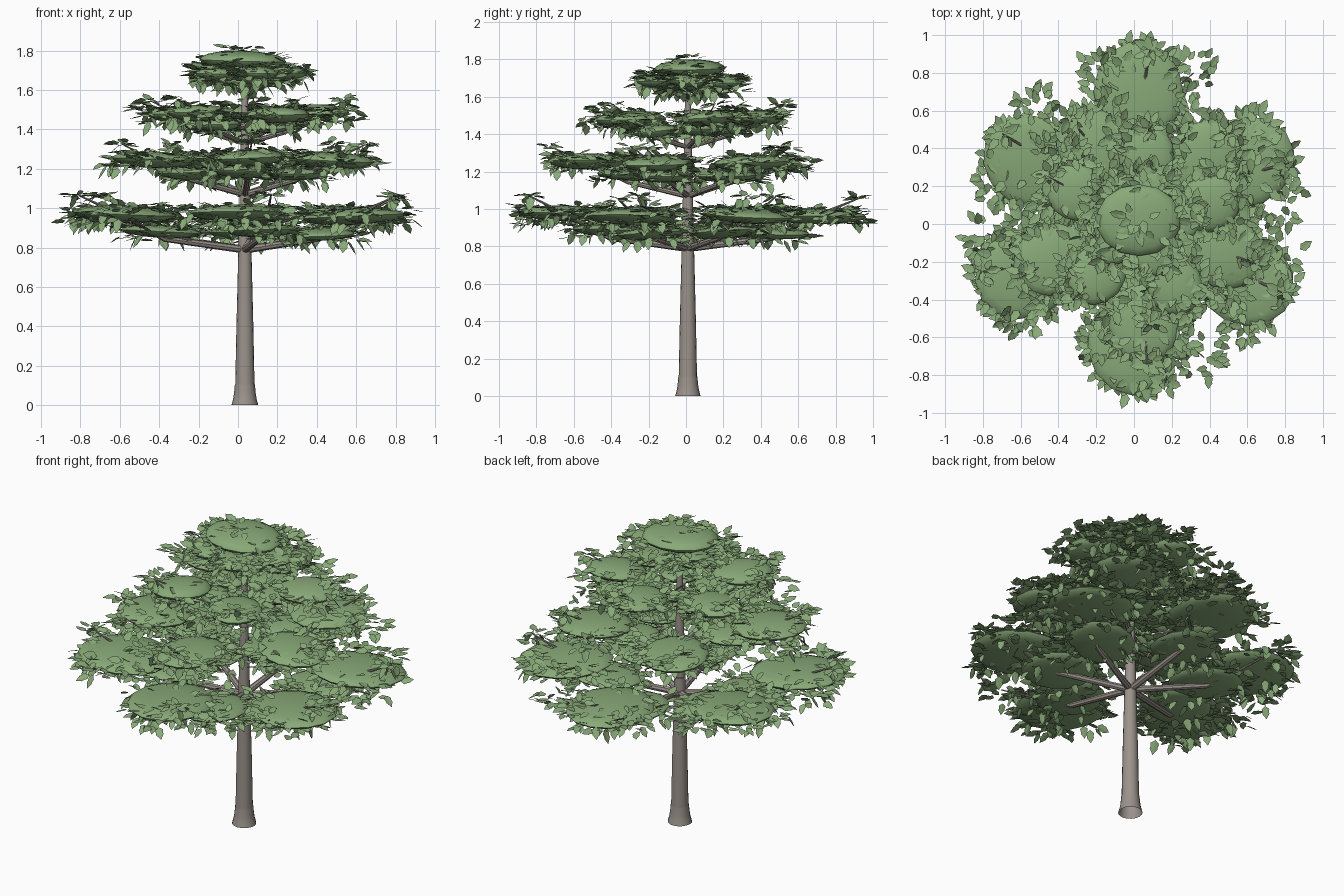
import bpy, bmesh, math, random
from mathutils import Vector, Matrix, Euler

if "Cube" in bpy.data.objects:
    bpy.data.objects.remove(bpy.data.objects["Cube"])

random.seed(7)
CX, CY = 0.035, 0.01          # trunk axis


def material(name, rgb):
    m = bpy.data.materials.new(name)
    m.diffuse_color = (*rgb, 1)
    m.use_nodes = True
    m.node_tree.nodes["Principled BSDF"].inputs["Base Color"].default_value = m.diffuse_color
    return m


BARK = material("bark", (0.33, 0.29, 0.26))
GREEN = material("foliage", (0.25, 0.40, 0.19))


def tube(bm, pts, radii, sides, caps=True):
    """Tapered tube through the points."""
    rings = []
    for i, p in enumerate(pts):
        d = (pts[min(i + 1, len(pts) - 1)] - pts[max(i - 1, 0)]).normalized()
        q = d.to_track_quat('Z', 'Y')
        rings.append([bm.verts.new(p + q @ Vector((math.cos(a) * radii[i], math.sin(a) * radii[i], 0)))
                      for a in (2 * math.pi * k / sides for k in range(sides))])
    for lo, hi in zip(rings, rings[1:]):
        for k in range(sides):
            n = (k + 1) % sides
            bm.faces.new((lo[k], lo[n], hi[n], hi[k]))
    if caps:
        bm.faces.new(rings[0][::-1])
        bm.faces.new(rings[-1])


def finish(bm, name, mat, smooth=True):
    me = bpy.data.meshes.new(name)
    bm.to_mesh(me)
    bm.free()
    me.materials.append(mat)
    ob = bpy.data.objects.new(name, me)
    bpy.context.collection.objects.link(ob)
    if smooth:
        bpy.ops.object.select_all(action='DESELECT')
        ob.select_set(True)
        bpy.context.view_layer.objects.active = ob
        bpy.ops.object.shade_smooth_by_angle(angle=math.radians(40))
    return ob


def polar(r, deg, z):
    a = math.radians(deg)
    return Vector((CX + r * math.cos(a), CY + r * math.sin(a), z))


HALF = [(0, 0), (.25, .30), (.48, .24), (.60, .27), (1, 0)]   # half leaf outline


def leaf(bm, p, heading, pitch, roll, size):
    """Pointed, lobed leaf folded along its midrib."""
    m = Matrix.Translation(p) @ Euler((roll, -pitch, heading)).to_matrix().to_4x4()
    base, tip = (bm.verts.new(m @ Vector((x * size, 0, 0))) for x in (0, 1))
    for s in (1, -1):
        side = [bm.verts.new(m @ Vector((x * size, s * y * size, .1 * y * size))) for x, y in HALF[1:-1]]
        loop = [base] + side + [tip]
        bm.faces.new(loop[::-1] if s > 0 else loop)


def spray(bm, c, r, h, n, inner=0.25):
    """Leaves scattered over a flat disc, heading outwards, mostly level with some hanging."""
    for _ in range(n):
        a = random.uniform(0, 2 * math.pi)
        t = math.sqrt(random.uniform(inner ** 2, 1))
        p = c + Vector((math.cos(a) * t * r, math.sin(a) * t * r, random.uniform(-h, h)))
        hang = p.z < c.z and random.random() < .25
        leaf(bm, p, a + random.gauss(0, .7), random.gauss(-1.0, .25) if hang else random.gauss(0, .22),
             random.gauss(0, .28), random.uniform(.06, .085))


def pad(bm, c, rx, ry, rz, deg):
    """Flattened, slightly irregular ellipsoid of dense foliage."""
    m = (Matrix.Translation(c) @ Matrix.Rotation(math.radians(deg), 4, 'Z')
         @ Euler((random.gauss(0, .04), random.gauss(0, .04), 0)).to_matrix().to_4x4()
         @ Matrix.Diagonal((rx, ry, rz, 1)))
    bmesh.ops.create_uvsphere(bm, u_segments=14, v_segments=10, radius=1, matrix=m)


# trunk and flared foot
bm = bmesh.new()
tube(bm, [Vector((CX, CY, z)) for z in (.10, .4, .8, 1.2, 1.5, 1.74)],
     [.049, .043, .033, .024, .018, .010], 16)
finish(bm, "trunk", BARK)
bm = bmesh.new()
tube(bm, [Vector((CX, CY, z)) for z in (0, .03, .06, .105)], [.068, .060, .055, .051], 16, False)
finish(bm, "trunk_foot", BARK)

# tiers: root z, (inner pad r, z, size), (outer pad r, z, size), (tip r, z), branch radius,
# branches as (angle, reach factor, pad angle offset)
TIERS = [
    (0.79, (.42, .875, .21), (.65, .965, .27), (.86, 1.06), .020,
     ((89, 1.06, 2), (24, .98, 6), (-27, .97, -2), (-80, 1.0, -14), (-160, 1.03, 4), (147, 1.01, 4))),
    (1.07, (.29, 1.175, .17), (.49, 1.245, .215), (.67, 1.325), .016,
     ((45, .97, 0), (-20, .97, 0), (-88, 1.1, 0), (-157, 1.03, 0), (122, .97, 0))),
    (1.33, (.20, 1.415, .125), (.355, 1.475, .17), (.51, 1.545), .013,
     ((15, 1.05, 0), (85, .98, 0), (155, 1.05, 0), (-130, 1.02, 0), (-62, 1.05, 0))),
    (1.58, (.10, 1.66, .07), (.18, 1.685, .12), (.26, 1.705), .010,
     ((0, 1.1, 0), (75, 1, 0), (150, 1, 0), (220, 1, 0), (290, 1, 0))),
]

wood, pads, leaves = bmesh.new(), bmesh.new(), bmesh.new()
for z0, (ri, zi, si), (ro, zo, so), (rt, zt), br, branches in TIERS:
    for ang, k, off in branches:
        dz = random.uniform(-.012, .012)
        # main branch rising to its tip
        root = polar(0, ang, z0)
        mid = polar(ri * k, ang, zi - .03)
        out = polar(ro * k, ang, zo)
        tip = polar(rt * k, ang + random.uniform(-3, 3), zt + dz)
        tube(wood, [root, mid, out, tip], [br, br * .8, br * .5, br * .2], 8)
        # foliage pads
        ci = polar(ri * k, ang + random.uniform(-8, 8), zi + dz)
        co = polar(ro * k, ang + off, zo + dz)
        pad(pads, ci, si, si * .85, .032, ang)
        pad(pads, co, so, so * .88, .042 if so > .15 else .034, ang)
        dens = so / .27
        spray(leaves, ci, si * 1.12, .042, int(60 * dens) + 10)
        spray(leaves, co, so * .98, .046, int(110 * dens) + 10, .3)
        # side twigs with leaf clusters
        for s in (-1, 1):
            end = polar(rt * .92 * k, ang + s * random.uniform(14, 19), zo + random.uniform(-.02, .03))
            tube(wood, [mid.lerp(out, .4), end], [br * .4, br * .15], 6)
            spray(leaves, end, .10 * dens + .01, .03, int(20 * dens) + 5, 0)
        # rosette at the branch tip
        spray(leaves, tip, .035, .012, 12, 0)

# crown pad at the top
top = Vector((CX - .01, CY + .01, 1.75))
pad(pads, top, .225, .19, .05, 0)
spray(leaves, top - Vector((0, 0, .01)), .20, .04, 60, .2)
spray(leaves, top + Vector((0, 0, .055)), .08, .015, 18, 0)

finish(wood, "branches", BARK)
finish(pads, "foliage_pads", GREEN)
finish(leaves, "leaves", GREEN, False)
